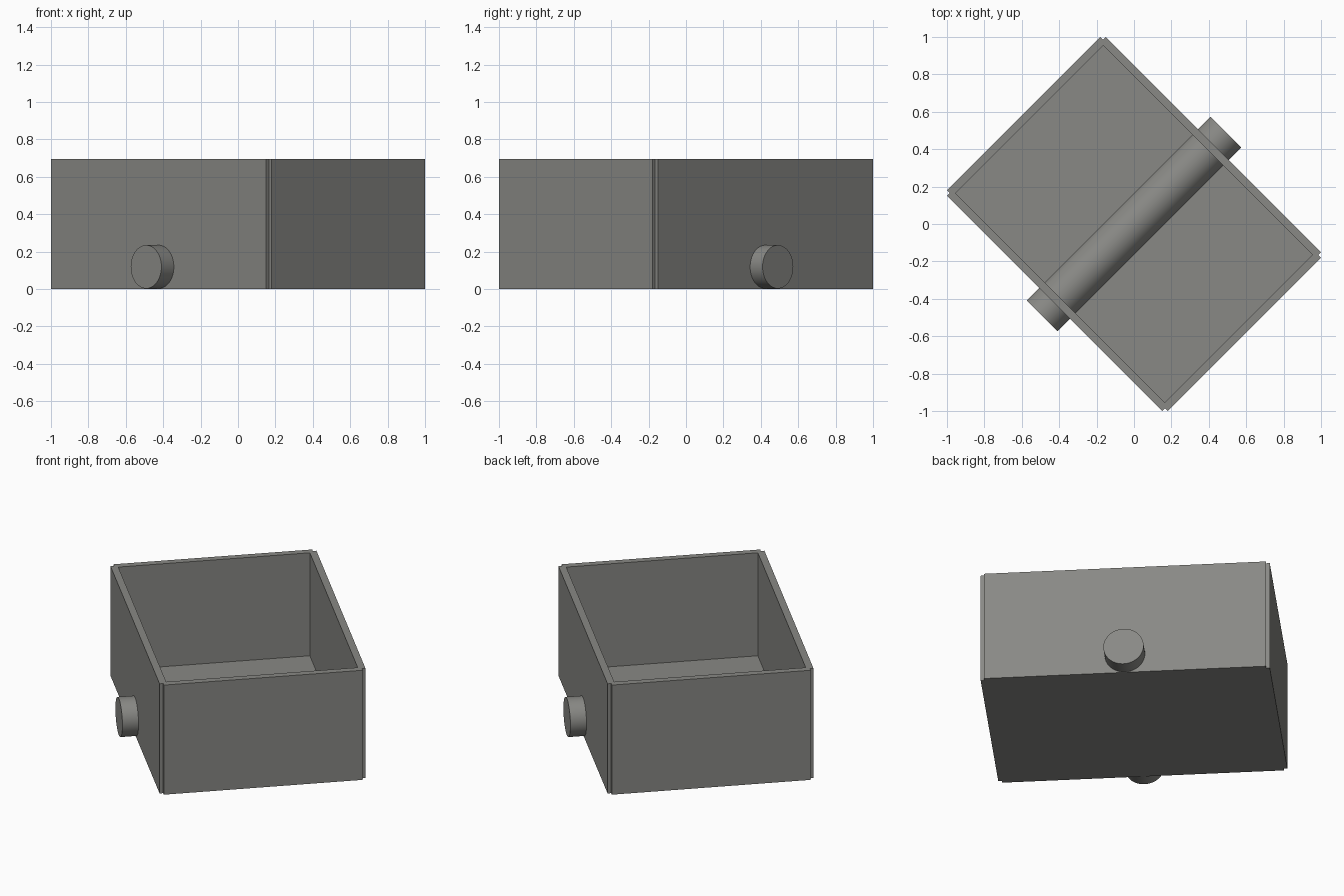
import bpy
import math
from mathutils import Matrix

if "Cube" in bpy.data.objects:
    bpy.data.objects.remove(bpy.data.objects["Cube"])

TURN = Matrix.Rotation(math.radians(45), 4, 'Z')   # whole model sits diagonally
HALF_U, HALF_V = 0.58, 0.813                       # wall centre lines
THICK, HEIGHT = 0.042, 0.695

grey = bpy.data.materials.new("warm grey")
grey.diffuse_color = (0.25, 0.25, 0.235, 1.0)
grey.use_nodes = True
grey.node_tree.nodes["Principled BSDF"].inputs["Base Color"].default_value = grey.diffuse_color


def finish(name):
    obj = bpy.context.object
    obj.name = name
    obj.data.materials.append(grey)
    return obj


def plate(name, size, centre):
    bpy.ops.mesh.primitive_cube_add(size=1)
    obj = finish(name)
    obj.data.transform(TURN @ Matrix.Translation(centre) @ Matrix.Diagonal((*size, 1)))


# Floor of the open box
plate("floor", (2 * HALF_U, 2 * HALF_V, THICK), (0, 0, THICK / 2))

# Four walls, each ending on its neighbour's centre line (stepped corners)
for side, label in ((-1, "a"), (1, "b")):
    plate("long_wall_" + label, (THICK, 2 * HALF_V, HEIGHT), (side * HALF_U, 0, HEIGHT / 2))
    plate("short_wall_" + label, (2 * HALF_U, THICK, HEIGHT), (0, side * HALF_V, HEIGHT / 2))

# Round axle passing through both long walls
bpy.ops.mesh.primitive_cylinder_add(vertices=64, radius=0.116, depth=1.39)
axle = finish("axle")
axle.data.transform(TURN @ Matrix.Translation((0, 0, 0.119)) @ Matrix.Rotation(math.radians(90), 4, 'Y'))
bpy.ops.object.shade_smooth_by_angle(angle=math.radians(30))
